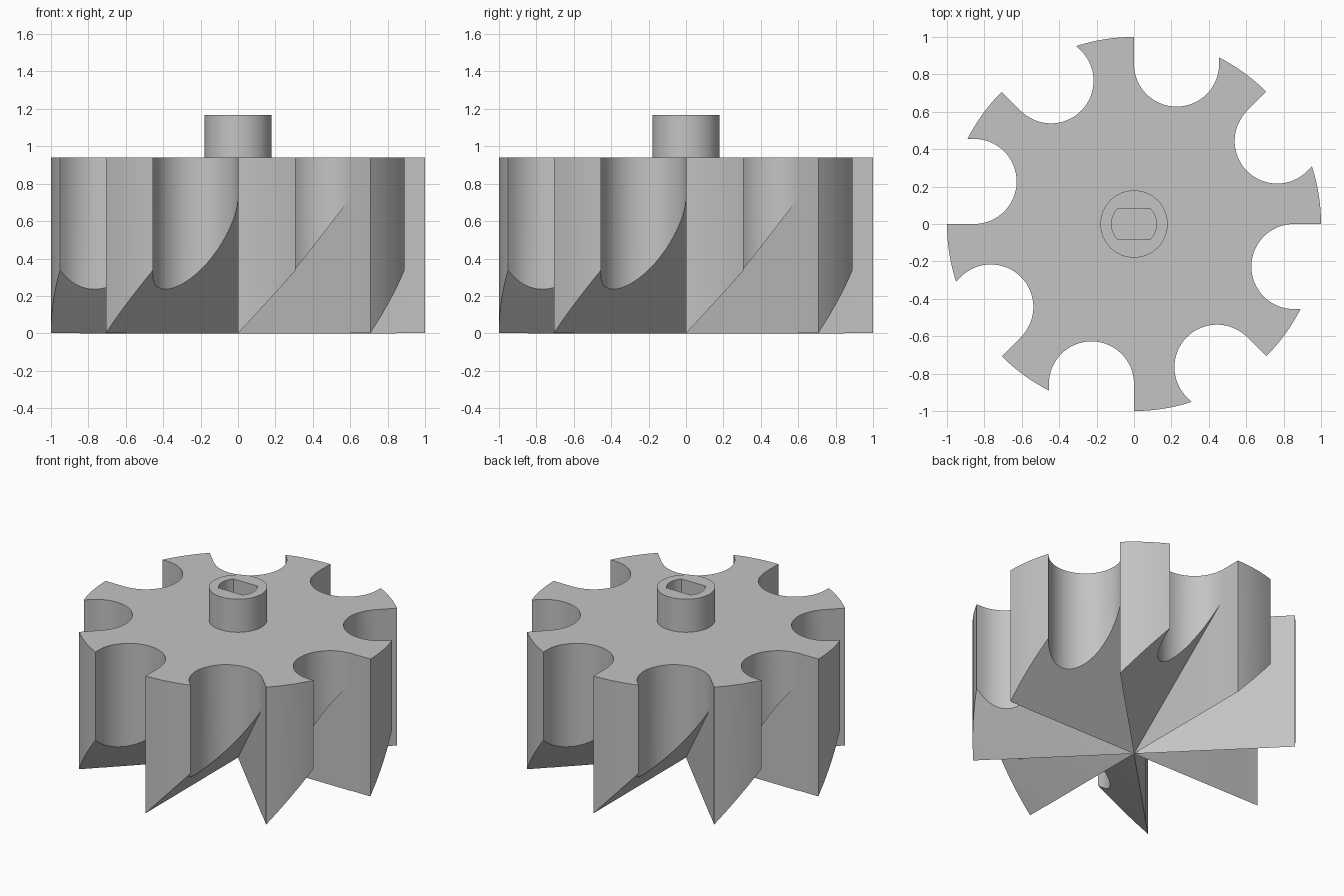
import bpy, bmesh
from math import sin, cos, pi, radians, sqrt, asin

TEETH = 8
STEP = 2 * pi / TEETH
TOP = 0.94          # upper face of the wheel
RAMP = 0.845        # rise of each ramp at the rim
SLOT_R = 0.2275     # half width of the scallops
SLOT_X = 0.855      # distance of scallop centre along its straight wall
HUB_TOP = 1.166

if "Cube" in bpy.data.objects:
    bpy.data.objects.remove(bpy.data.objects["Cube"], do_unlink=True)

grey = bpy.data.materials.new("plain grey")
grey.use_nodes = True
colour = (0.55, 0.55, 0.55, 1)
grey.diffuse_color = colour
grey.node_tree.nodes["Principled BSDF"].inputs["Base Color"].default_value = colour


def make_object(name, bm):
    bmesh.ops.recalc_face_normals(bm, faces=bm.faces)
    mesh = bpy.data.meshes.new(name)
    bm.to_mesh(mesh)
    bm.free()
    mesh.materials.append(grey)
    obj = bpy.data.objects.new(name, mesh)
    bpy.context.collection.objects.link(obj)
    return obj


def add_prism(bm, outline, low, high):
    """Closed prism over a flat outline."""
    bottom = [bm.verts.new((x, y, low)) for x, y in outline]
    top = [bm.verts.new((x, y, high)) for x, y in outline]
    bm.faces.new(bottom[::-1])
    bm.faces.new(top)
    n = len(outline)
    for i in range(n):
        j = (i + 1) % n
        bm.faces.new((bottom[i], bottom[j], top[j], top[i]))


def select_only(obj):
    bpy.ops.object.select_all(action='DESELECT')
    obj.select_set(True)
    bpy.context.view_layer.objects.active = obj


def cut(obj, cutter):
    cutter.hide_render = True
    mod = obj.modifiers.new("cut", 'BOOLEAN')
    mod.operation = 'DIFFERENCE'
    mod.solver = 'EXACT'
    mod.object = cutter
    select_only(obj)
    bpy.ops.object.modifier_apply(modifier=mod.name)
    bpy.data.objects.remove(cutter, do_unlink=True)


def smooth(obj):
    select_only(obj)
    bpy.ops.object.shade_smooth_by_angle(angle=radians(25))


# Wheel: flat top, underside of spiral ramps rising from radial ridges
SEGS = 24
bm = bmesh.new()
apex = bm.verts.new((0, 0, 0))
rim_top, rim_low, valleys = [], [], []
for k in range(TEETH):
    for i in range(SEGS):
        a = STEP * (k + i / SEGS)
        rim_top.append(bm.verts.new((cos(a), sin(a), TOP)))
        rim_low.append(bm.verts.new((cos(a), sin(a), RAMP * i / SEGS)))
    a = STEP * (k + 1)
    valleys.append(bm.verts.new((cos(a), sin(a), RAMP)))
bm.faces.new(rim_top)
total = TEETH * SEGS
for n in range(total):
    k, i = divmod(n, SEGS)
    m = (n + 1) % total
    end = valleys[k] if i == SEGS - 1 else rim_low[m]
    bm.faces.new((apex, end, rim_low[n]))
    side = [rim_low[n], end, rim_top[m], rim_top[n]]
    if i == 0:
        side.append(valleys[k - 1])
        bm.faces.new((apex, rim_low[n], valleys[k - 1]))
    bm.faces.new(side)
wheel = make_object("ratchet_wheel", bm)

# Round-ended scallops, each with one wall flush with a tooth's upright face
bm = bmesh.new()
for k in range(TEETH):
    a = STEP * k
    points = [(1.3, 0.001), (SLOT_X, 0.001)]
    for i in range(1, 32):
        t = pi / 2 + pi * i / 32
        points.append((SLOT_X + SLOT_R * cos(t), -SLOT_R + SLOT_R * sin(t)))
    points += [(SLOT_X, -2 * SLOT_R), (1.3, -2 * SLOT_R)]
    turned = [(x * cos(a) - y * sin(a), x * sin(a) + y * cos(a)) for x, y in points]
    add_prism(bm, turned, -0.2, 1.2)
cut(wheel, make_object("scallop_cutter", bm))
smooth(wheel)

# Hub with a double-flat shaft hole
bm = bmesh.new()
add_prism(bm, [(0.18 * cos(2 * pi * i / 64), 0.18 * sin(2 * pi * i / 64))
               for i in range(64)], TOP, HUB_TOP)
hub = make_object("hub", bm)

bm = bmesh.new()
limit = asin(0.08 / 0.12)
hole = []
for start in (0, pi):
    for i in range(13):
        t = start - limit + 2 * limit * i / 12
        hole.append((0.12 * cos(t), 0.12 * sin(t)))
add_prism(bm, hole, TOP - 0.1, HUB_TOP + 0.1)
cut(hub, make_object("hole_cutter", bm))
smooth(hub)
